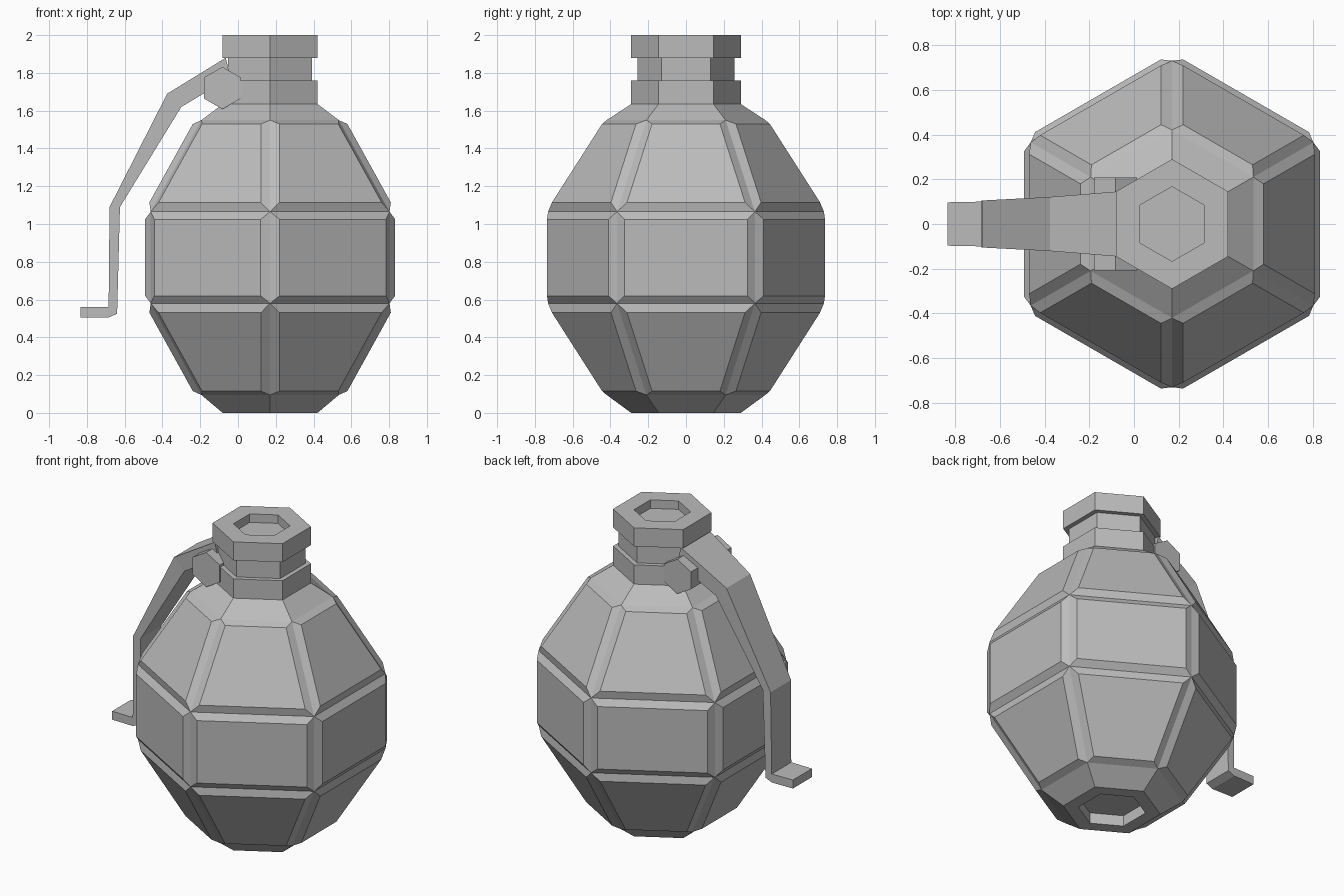
import bpy, bmesh
from math import pi, cos, sin
from mathutils import Vector

default_cube = bpy.data.objects.get("Cube")
if default_cube:
    bpy.data.objects.remove(default_cube)

AXIS_X = 0.17

metal = bpy.data.materials.new("grey metal")
metal.use_nodes = True
GREY = (0.5, 0.5, 0.5, 1)
metal.diffuse_color = GREY
metal.node_tree.nodes["Principled BSDF"].inputs["Base Color"].default_value = GREY


def finish(name, bm):
    bmesh.ops.recalc_face_normals(bm, faces=bm.faces)
    mesh = bpy.data.meshes.new(name)
    bm.to_mesh(mesh)
    bm.free()
    mesh.materials.append(metal)
    obj = bpy.data.objects.new(name, mesh)
    bpy.context.collection.objects.link(obj)
    return obj


def hex_loft(bm, profile):
    """Stack six-sided rings of (radius, height), capped at both ends."""
    rings = []
    for r, z in profile:
        angles = [pi / 2 + i * pi / 3 for i in range(6)]
        rings.append([bm.verts.new((r * cos(a), r * sin(a), z)) for a in angles])
    bands = []
    for low, high in zip(rings, rings[1:]):
        bands.append([bm.faces.new((low[i], low[(i + 1) % 6], high[(i + 1) % 6], high[i]))
                      for i in range(6)])
    bm.faces.new(rings[0][::-1])
    bm.faces.new(rings[-1])
    return bands


# Body and neck: one hexagonal shell with a socket at each end
bm = bmesh.new()
bands = hex_loft(bm, [
    (0.20, 0.07), (0.20, 0.0), (0.29, 0.0),             # base socket
    (0.42, 0.095), (0.73, 0.58), (0.73, 1.065), (0.42, 1.55),
    (0.29, 1.635), (0.29, 1.76), (0.257, 1.76),         # collar
    (0.257, 1.88), (0.29, 1.88), (0.29, 2.0),           # cap
    (0.167, 2.0), (0.167, 1.945)])                      # top socket
bmesh.ops.recalc_face_normals(bm, faces=bm.faces)

# Raised panels on the three main tiers
panels = [f for band in bands[3:6] for f in band]
bmesh.ops.inset_individual(bm, faces=panels, thickness=0.04, depth=0.03,
                           use_even_offset=True)
finish("body", bm).location.x = AXIS_X

# Hinge: hexagonal bar lying across the neck
bm = bmesh.new()
hex_loft(bm, [(0.112, -0.207), (0.112, 0.207)])
hinge = finish("hinge_pin", bm)
hinge.rotation_euler.x = pi / 2
hinge.location = (-0.083, 0, 1.72)

# Lever: bent strip given as (outer x, outer z, inner x, inner z, half width)
stations = [
    (-0.04, 1.905, -0.04, 1.775, 0.147),
    (-0.375, 1.69, -0.30, 1.62, 0.121),
    (-0.68, 1.09, -0.625, 1.09, 0.105),
    (-0.685, 0.56, -0.64, 0.525, 0.10),
    (-0.685, 0.56, -0.685, 0.505, 0.10),
    (-0.835, 0.56, -0.835, 0.505, 0.097)]
# The first station sits inside the neck, just under the cap
stations[0] = (-0.065, 1.88, -0.04, 1.775, 0.146)
bm = bmesh.new()
sections = []
for ox, oz, ix, iz, w in stations:
    corners = [(ox, -w, oz), (ox, w, oz), (ix, w, iz), (ix, -w, iz)]
    sections.append([bm.verts.new(Vector(c)) for c in corners])
for a, b in zip(sections, sections[1:]):
    for i in range(4):
        j = (i + 1) % 4
        bm.faces.new((a[i], a[j], b[j], b[i]))
bm.faces.new(sections[0])
bm.faces.new(sections[-1][::-1])
bmesh.ops.remove_doubles(bm, verts=bm.verts, dist=0.001)
finish("lever", bm)
